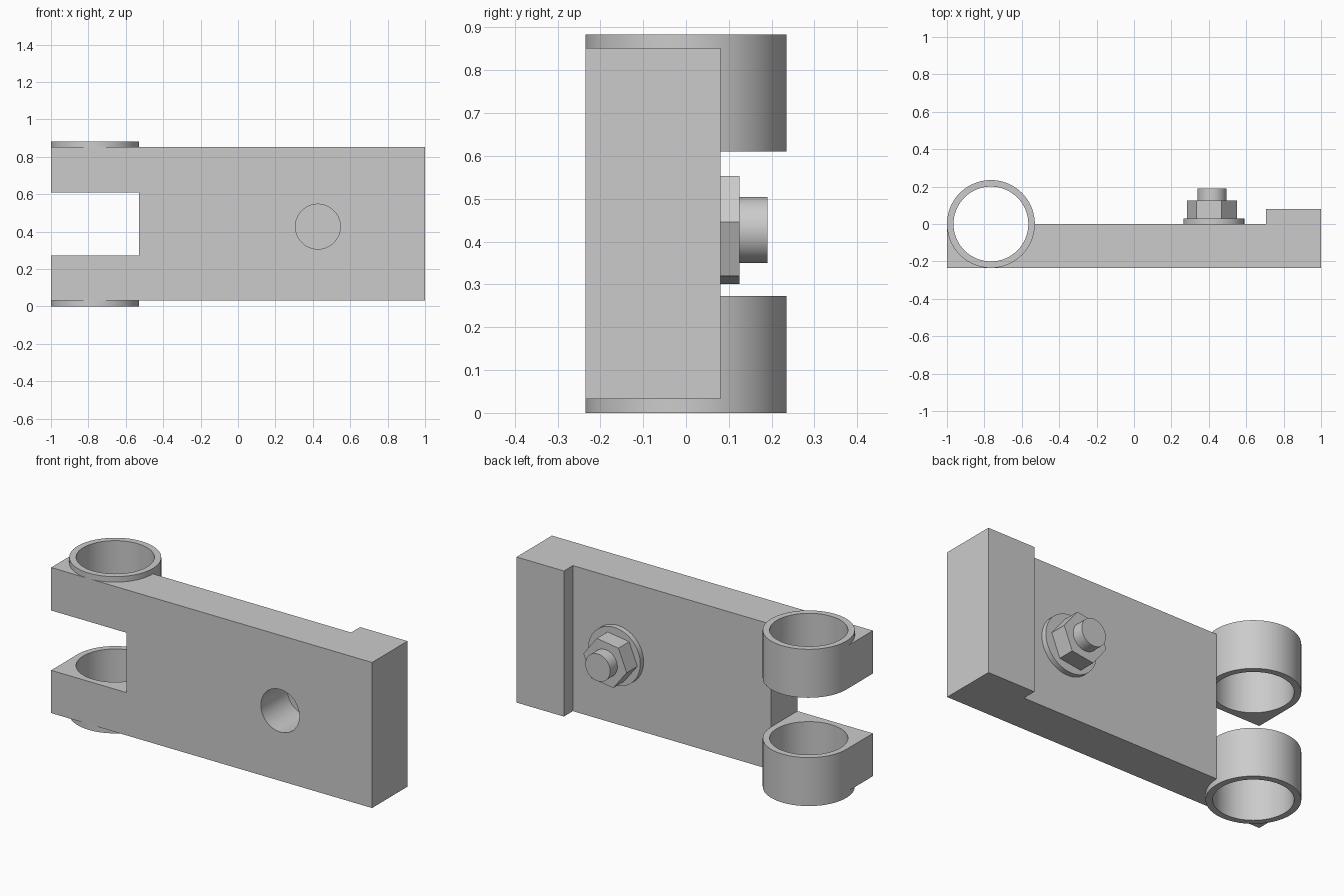
import bpy, bmesh
from math import radians, pi
from mathutils import Matrix, Vector

cube = bpy.data.objects.get("Cube")
if cube:
    bpy.data.objects.remove(cube, do_unlink=True)

steel = bpy.data.materials.new("plain grey steel")
steel.use_nodes = True
GREY = (0.6, 0.6, 0.6, 1)
steel.diffuse_color = GREY
steel.node_tree.nodes["Principled BSDF"].inputs["Base Color"].default_value = GREY


def finish(name, bm):
    bmesh.ops.recalc_face_normals(bm, faces=bm.faces)
    mesh = bpy.data.meshes.new(name)
    bm.to_mesh(mesh)
    bm.free()
    mesh.materials.append(steel)
    obj = bpy.data.objects.new(name, mesh)
    bpy.context.collection.objects.link(obj)
    return obj


def select(obj):
    bpy.ops.object.select_all(action="DESELECT")
    obj.select_set(True)
    bpy.context.view_layer.objects.active = obj


def smooth(obj):
    select(obj)
    bpy.ops.object.shade_smooth_by_angle(angle=radians(30))


def prism(name, outline, z0, z1):
    """Extrude an xy outline from z0 up to z1."""
    bm = bmesh.new()
    face = bm.faces.new([bm.verts.new((x, y, z0)) for x, y in outline])
    top = bmesh.ops.extrude_face_region(bm, geom=[face])["geom"]
    bmesh.ops.translate(bm, vec=(0, 0, z1 - z0),
                        verts=[v for v in top if isinstance(v, bmesh.types.BMVert)])
    return finish(name, bm)


def rod(name, radius, start, end, sides=64, turn=0):
    """Round or many-sided bar between two points."""
    start, end = Vector(start), Vector(end)
    axis = end - start
    place = Matrix.Translation((start + end) / 2) @ axis.to_track_quat("Z", "Y").to_matrix().to_4x4()
    bm = bmesh.new()
    bmesh.ops.create_cone(bm, cap_ends=True, segments=sides, radius1=radius,
                          radius2=radius, depth=axis.length,
                          matrix=place @ Matrix.Rotation(turn, 4, "Z"))
    return finish(name, bm)


def cut(obj, cutter):
    cutter.hide_render = True
    mod = obj.modifiers.new("cut", "BOOLEAN")
    mod.operation, mod.solver, mod.object = "DIFFERENCE", "EXACT", cutter
    select(obj)
    bpy.ops.object.modifier_apply(modifier=mod.name)
    bpy.data.objects.remove(cutter, do_unlink=True)


HINGE_X, RING_R, BORE_R = -0.765, 0.235, 0.2
SLOT = (0.273, 0.61)
HOLE_X, NUT_X, MID_Z = 0.427, 0.417, 0.427

# Stepped plate with a fork slot, pin bore and blind bolt hole
plate = prism("plate", [(-1, -RING_R), (1, -RING_R), (1, 0.08),
                        (0.705, 0.08), (0.705, 0), (-1, 0)], 0.032, 0.852)
slot_x = HINGE_X + RING_R
cut(plate, prism("slot_cutter", [(-2, -1), (slot_x, -1), (slot_x, 1), (-2, 1)], *SLOT))
cut(plate, rod("bore_cutter", BORE_R + 0.01, (HINGE_X, 0, -1), (HINGE_X, 0, 2)))
cut(plate, rod("hole_cutter", 0.12, (HOLE_X, -1, MID_Z), (HOLE_X, 0.05, MID_Z)))
smooth(plate)

# Two hinge rings
for name, z0, z1 in (("lower_ring", 0, SLOT[0]), ("upper_ring", SLOT[1], 0.883)):
    ring = rod(name, RING_R, (HINGE_X, 0, z0), (HINGE_X, 0, z1))
    cut(ring, rod("ring_cutter", BORE_R, (HINGE_X, 0, z0 - 1), (HINGE_X, 0, z1 + 1)))
    smooth(ring)

# Washer, hexagonal nut and bolt end on the back
smooth(rod("washer", 0.163, (HOLE_X, 0, MID_Z), (HOLE_X, 0.03, MID_Z)))
nut = rod("nut", 0.136, (NUT_X, 0.02, MID_Z), (NUT_X, 0.125, MID_Z), 6)
# Set the nut's first corner a few degrees above horizontal
corner = max((v.co for v in nut.data.vertices), key=lambda c: c.x)
angle = Vector((corner.x - NUT_X, corner.z - MID_Z)).angle_signed(Vector((1, 0)))
centre = Matrix.Translation((NUT_X, 0, MID_Z))
nut.data.transform(centre @ Matrix.Rotation(-angle - radians(8), 4, "Y") @ centre.inverted())
smooth(rod("bolt", 0.077, (NUT_X, 0.1, MID_Z), (NUT_X, 0.19, MID_Z)))
